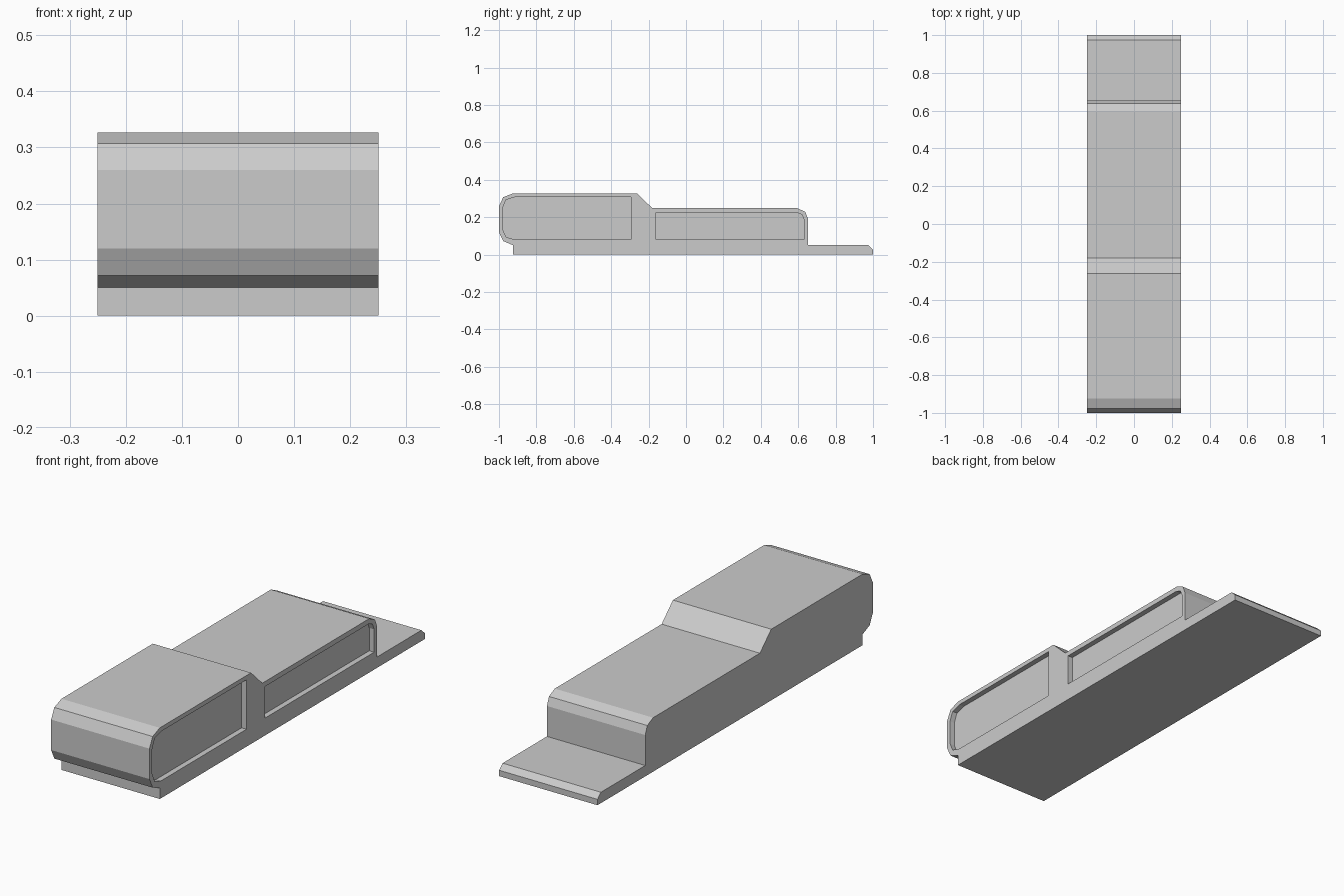
import bpy, bmesh

if "Cube" in bpy.data.objects:
    bpy.data.objects.remove(bpy.data.objects["Cube"])

grey = bpy.data.materials.new("plain_grey")
grey.diffuse_color = (0.6, 0.6, 0.6, 1)
grey.use_nodes = True
grey.node_tree.nodes["Principled BSDF"].inputs["Base Color"].default_value = grey.diffuse_color
HALF = 0.25      # half width
DEPTH = 0.025    # recess depth


def extrude_profile(name, profile, x0, x1):
    """Extrude a side outline of (y, z) points from x0 to x1."""
    bm = bmesh.new()
    face = bm.faces.new([bm.verts.new((x0, y, z)) for y, z in profile])
    out = bmesh.ops.extrude_face_region(bm, geom=[face])
    verts = [g for g in out["geom"] if isinstance(g, bmesh.types.BMVert)]
    bmesh.ops.translate(bm, verts=verts, vec=(x1 - x0, 0, 0))
    bmesh.ops.recalc_face_normals(bm, faces=bm.faces)
    mesh = bpy.data.meshes.new(name)
    bm.to_mesh(mesh)
    bm.free()
    mesh.materials.append(grey)
    obj = bpy.data.objects.new(name, mesh)
    bpy.context.collection.objects.link(obj)
    return obj


# Stepped body: base strip, tall front block, lower rear block, thin tongue
body = extrude_profile("body", [
    (-0.925, 0), (1, 0), (1, 0.027), (0.975, 0.05), (0.653, 0.05),
    (0.653, 0.19), (0.638, 0.228), (0.596, 0.248), (-0.18, 0.248),
    (-0.262, 0.327), (-0.925, 0.327), (-0.977, 0.307), (-1, 0.26),
    (-1, 0.12), (-0.977, 0.072), (-0.925, 0.05)], -HALF, HALF)

# Shallow recesses on the right side only
front_recess = [
    (-0.915, 0.08), (-0.295, 0.08), (-0.295, 0.307), (-0.915, 0.307),
    (-0.962, 0.293), (-0.98, 0.25), (-0.98, 0.135), (-0.962, 0.094)]
rear_recess = [
    (-0.16, 0.08), (0.632, 0.08), (0.632, 0.185), (0.62, 0.214),
    (0.59, 0.225), (-0.16, 0.225)]
for name, outline in (("front_recess_cutter", front_recess),
                      ("rear_recess_cutter", rear_recess)):
    cutter = extrude_profile(name, outline, HALF - DEPTH, HALF + 0.1)
    cutter.hide_render = True
    cutter.hide_set(True)
    cut = body.modifiers.new(name, 'BOOLEAN')
    cut.operation = 'DIFFERENCE'
    cut.solver = 'EXACT'
    cut.object = cutter
